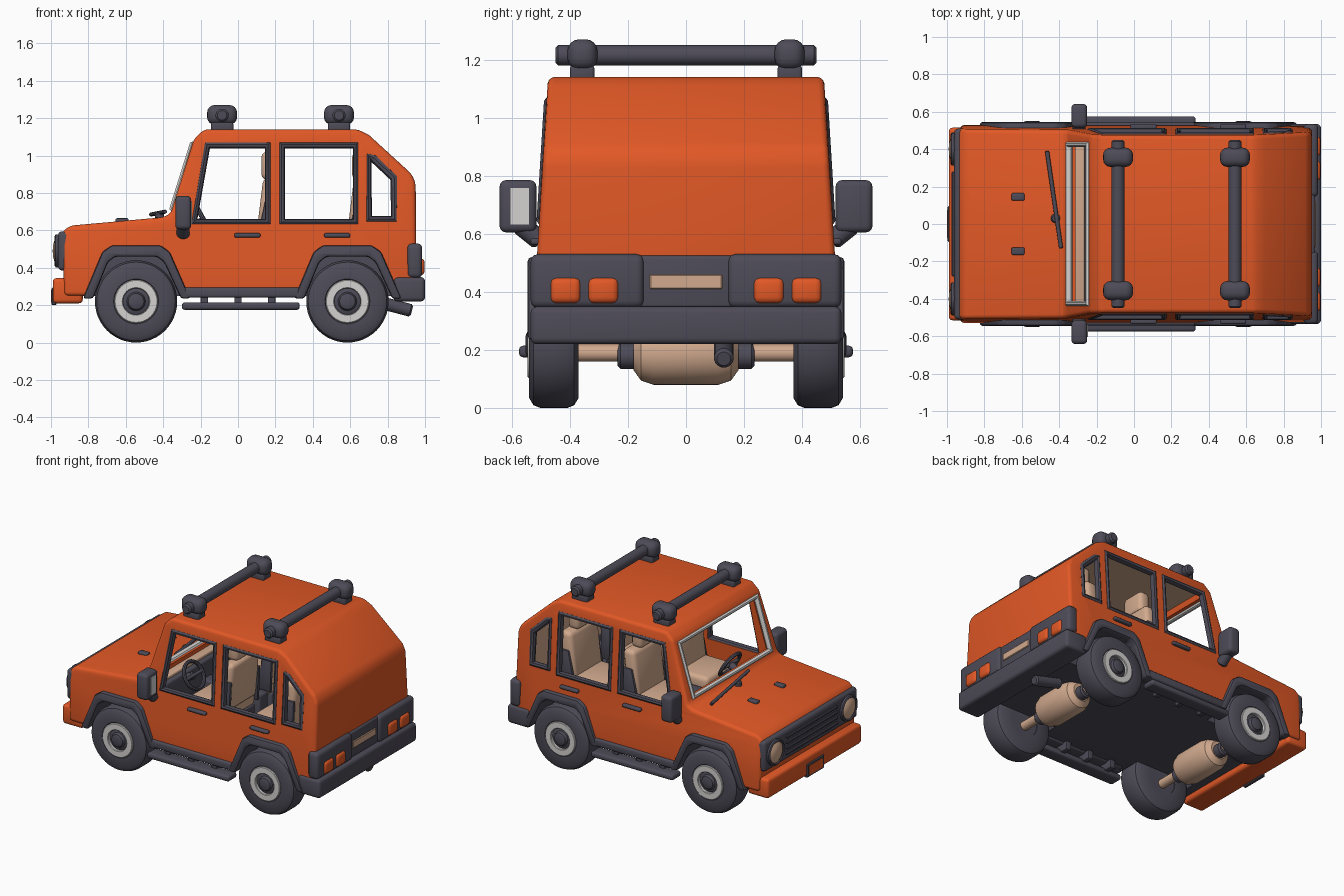
import bpy, bmesh, math
from mathutils import Vector

if "Cube" in bpy.data.objects:
    bpy.data.objects.remove(bpy.data.objects["Cube"])


def material(name, col):
    m = bpy.data.materials.new(name)
    m.diffuse_color = (*col, 1)
    m.use_nodes = True
    m.node_tree.nodes["Principled BSDF"].inputs["Base Color"].default_value = m.diffuse_color
    return m


ORANGE = material("orange paint", (0.76, 0.098, 0.019))
DARK = material("dark trim", (0.075, 0.07, 0.095))
BEIGE = material("beige", (0.64, 0.40, 0.27))
PALE = material("pale grey", (0.66, 0.65, 0.64))


def finish(name, bm, mat, bevel=0.0, seg=3):
    bmesh.ops.recalc_face_normals(bm, faces=bm.faces[:])
    if bevel:
        edges = [e for e in bm.edges if len(e.link_faces) == 2 and e.calc_face_angle() > 0.3]
        bmesh.ops.bevel(bm, geom=edges, offset=bevel, segments=seg, profile=0.5,
                        affect='EDGES', clamp_overlap=True)
    me = bpy.data.meshes.new(name)
    bm.to_mesh(me)
    bm.free()
    me.materials.append(mat)
    ob = bpy.data.objects.new(name, me)
    bpy.context.scene.collection.objects.link(ob)
    return ob


def prism(name, pts, y0, y1, mat, bevel=0.0, seg=3):
    """Extrude an xz outline between y0 and y1 (numbers or functions of z)."""
    bm = bmesh.new()
    rows = []
    for y in (y0, y1):
        rows.append([bm.verts.new((x, y(z) if callable(y) else y, z)) for x, z in pts])
    n = len(pts)
    bm.faces.new(rows[0])
    bm.faces.new(rows[1][::-1])
    for i in range(n):
        j = (i + 1) % n
        bm.faces.new((rows[0][i], rows[1][i], rows[1][j], rows[0][j]))
    return finish(name, bm, mat, bevel, seg)


def box(name, x0, x1, y0, y1, z0, z1, mat, bevel=0.0, seg=3):
    return prism(name, [(x0, z0), (x1, z0), (x1, z1), (x0, z1)],
                 min(y0, y1), max(y0, y1), mat, bevel, seg)


def lathe(name, profile, centre, axis, mat, n=40):
    """Turn (radius, offset) points about an axis direction."""
    bm = bmesh.new()
    q = Vector((0, 0, 1)).rotation_difference(Vector(axis).normalized())
    rows = []
    for r, t in profile:
        rows.append([bm.verts.new(q @ Vector((r * math.cos(a), r * math.sin(a), t)) + Vector(centre))
                     for a in (2 * math.pi * k / n for k in range(n))])
    for a, b in zip(rows, rows[1:]):
        for i in range(n):
            j = (i + 1) % n
            bm.faces.new((a[i], a[j], b[j], b[i]))
    bmesh.ops.remove_doubles(bm, verts=bm.verts[:], dist=1e-5)
    return finish(name, bm, mat)


def rod(name, a, b, r, mat, n=24):
    a, b = Vector(a), Vector(b)
    d = (b - a).length
    e = min(0.01, r * 0.3)
    return lathe(name, [(0, 0), (r - e, 0), (r, e), (r, d - e), (r - e, d), (0, d)], a, b - a, mat, n)


def tube(name, pts, r, mat):
    """Closed tube through points."""
    cu = bpy.data.curves.new(name, 'CURVE')
    cu.dimensions = '3D'
    cu.bevel_depth, cu.bevel_resolution = r, 2
    sp = cu.splines.new('POLY')
    sp.points.add(len(pts) - 1)
    for p, c in zip(sp.points, pts):
        p.co = (*c, 1)
    sp.use_cyclic_u = True
    cu.materials.append(mat)
    ob = bpy.data.objects.new(name, cu)
    bpy.context.scene.collection.objects.link(ob)
    bpy.ops.object.select_all(action='DESELECT')
    ob.select_set(True)
    bpy.context.view_layer.objects.active = ob
    bpy.ops.object.convert(target='MESH')


def hw(z):
    """Half width of the body at height z."""
    return 0.53 - 0.055 * (z - 0.25) / 0.89


WHEELS = {"front": -0.545, "rear": 0.585}
WINDOWS = {
    "front": [(-0.235, 0.645), (-0.165, 1.055), (0.16, 1.055), (0.16, 0.645)],
    "rear": [(0.235, 0.645), (0.235, 1.055), (0.63, 1.055), (0.63, 0.645)],
    "quarter": [(0.70, 0.66), (0.70, 0.995), (0.725, 0.985), (0.835, 0.88), (0.835, 0.66)],
}
ARCH_OUT = [(-0.285, 0.235), (-0.18, 0.485), (-0.13, 0.52), (0.13, 0.52), (0.18, 0.485), (0.29, 0.235)]
ARCH_IN = [(0.24, 0.235), (0.15, 0.43), (0.11, 0.46), (-0.11, 0.46), (-0.15, 0.43), (-0.23, 0.235)]

# Body shell, hollowed out, with wheel wells and window openings
body = prism("body", [(-0.93, 0.25), (-0.94, 0.59), (-0.90, 0.625), (-0.40, 0.67), (-0.36, 0.69),
                      (-0.235, 1.09), (-0.18, 1.14), (0.64, 1.14), (0.70, 1.11), (0.93, 0.90),
                      (0.95, 0.85), (0.955, 0.25)], lambda z: -hw(z), hw, ORANGE, 0.022)
body.data.materials.append(DARK)
body.data.materials.append(BEIGE)
cutters = [prism("cabin cutter", [(-0.28, 0.32), (0.28, 0.32), (0.28, 0.475), (0.91, 0.475), (0.91, 0.86),
                                  (0.64, 1.10), (-0.19, 1.10), (-0.32, 0.69), (-0.33, 0.475)],
                 lambda z: -hw(z) + 0.04, lambda z: hw(z) - 0.04, ORANGE),
           box("windscreen cutter", -0.5, -0.15, -0.43, 0.43, 0.715, 1.065, ORANGE)]
for nm, pts in WINDOWS.items():
    cutters.append(prism(nm + " window cutter", pts, -1, 1, ORANGE))
for c in WHEELS.values():
    well = [(c + 0.24, 0.1)] + [(c + x, z) for x, z in ARCH_IN] + [(c - 0.23, 0.1)]
    for s in (-1, 1):
        cutters.append(prism("well cutter", well, min(s * 0.34, s), max(s * 0.34, s), ORANGE))
for cut in cutters:
    cut.hide_render = True
    m = body.modifiers.new("cut", 'BOOLEAN')
    m.operation, m.solver, m.object = 'DIFFERENCE', 'EXACT', cut
bpy.context.view_layer.objects.active = body
for m in list(body.modifiers):
    bpy.ops.object.modifier_apply(modifier=m.name)
for cut in cutters:
    bpy.data.objects.remove(cut)
# underside, wells and cabin floor are dark; roof lining and inner tail wall are beige
for p in body.data.polygons:
    c, n = p.center, p.normal
    low = c.z < 0.48 and abs(c.y) < 0.485 and -0.9 < c.x < 0.92
    lining = c.z > 0.55 and abs(c.y) < 0.3 and ((n.z < -0.5 and c.z > 1.08 and c.x > -0.15)
                                                 or (n.x < -0.5 and c.x > 0.7))
    p.material_index = 1 if low or c.z < 0.255 else 2 if lining else 0

# Window frames
for s in (-1, 1):
    for nm, pts in WINDOWS.items():
        tube(nm + " window frame", [(x, s * (hw(z) - 0.014), z) for x, z in pts], 0.023, DARK)
tube("windscreen frame", [(-0.348, -0.425, 0.715), (-0.348, 0.425, 0.715),
                          (-0.24, 0.425, 1.06), (-0.24, -0.425, 1.06)], 0.02, PALE)

# Wheels, arches and axles
for nm, c in WHEELS.items():
    for s in (-1, 1):
        ctr = (c, s * 0.455, 0.22)
        ax = (0, s, 0)
        lathe(nm + " tyre", [(0.1, -0.085), (0.185, -0.085), (0.21, -0.07), (0.22, -0.045), (0.22, 0.045),
                             (0.21, 0.07), (0.185, 0.085), (0.12, 0.083), (0.1, 0.06), (0.1, -0.085)],
              ctr, ax, DARK, 48)
        lathe(nm + " rim", [(0.116, 0.05), (0.116, 0.086), (0.112, 0.09), (0.074, 0.09), (0.07, 0.086),
                            (0.07, 0.05)], ctr, ax, PALE)
        lathe(nm + " hub", [(0, -0.08), (0.11, -0.08), (0.11, 0.04), (0.072, 0.07), (0.05, 0.075),
                            (0.042, 0.092), (0.03, 0.097), (0, 0.097)], ctr, ax, DARK)
        prism(nm + " wheel arch", [(c + x, z) for x, z in ARCH_OUT + ARCH_IN],
              min(s * 0.47, s * 0.545), max(s * 0.47, s * 0.545), DARK, 0.014, 2)
        rod(nm + " axle collar", (c, s * 0.17, 0.18), (c, s * 0.235, 0.18), 0.045, DARK)
    rod(nm + " axle", (c, -0.4, 0.19), (c, 0.4, 0.19), 0.03, BEIGE)
    lathe(nm + " differential", [(0, -0.18), (0.06, -0.18), (0.095, -0.155), (0.11, -0.11), (0.11, 0.11),
                                 (0.095, 0.155), (0.06, 0.18), (0, 0.18)], (c, 0, 0.19), (0, 1, 0), BEIGE)

for s in (-1, 1):
    # Sills, running boards and brackets
    box("sill", -0.29, 0.33, s * 0.45, s * 0.543, 0.24, 0.295, DARK, 0.014)
    box("running board", -0.30, 0.33, s * 0.48, s * 0.575, 0.175, 0.215, DARK, 0.015)
    for x in (-0.18, 0.0, 0.18):
        box("board bracket", x - 0.02, x + 0.02, s * 0.42, s * 0.52, 0.195, 0.25, DARK, 0.005)
    # Door handles
    for x in (0.05, 0.53):
        box("door handle", x - 0.07, x + 0.07, s * 0.505, s * 0.535, 0.562, 0.585, DARK, 0.009)
    # Wing mirrors
    box("mirror", -0.335, -0.25, s * 0.515, s * 0.642, 0.605, 0.785, DARK, 0.022)
    rod("mirror arm", (-0.293, s * 0.50, 0.575), (-0.293, s * 0.575, 0.635), 0.035, DARK)
    # Hood vents
    box("hood vent", -0.655, -0.585, s * 0.165, s * 0.125, 0.63, 0.665, DARK, 0.008)
    # Headlights
    lathe("headlight ring", [(0.07, 0), (0.088, 0), (0.088, 0.02), (0.078, 0.026), (0.07, 0.02)],
          (-0.955, s * 0.40, 0.49), (-1, 0, 0), DARK)
    lathe("headlight", [(0.074, 0), (0.074, 0.015), (0.055, 0.027), (0.03, 0.034), (0, 0.036)],
          (-0.955, s * 0.40, 0.49), (-1, 0, 0), BEIGE)
    # Tail lamp clusters
    box("tail panel", 0.905, 0.985, s * 0.145, s * 0.535, 0.345, 0.53, DARK, 0.025)
    for y in (0.285, 0.415):
        box("tail lamp", 0.95, 0.998, s * (y - 0.053), s * (y + 0.053), 0.36, 0.45, ORANGE, 0.022)
box("mirror glass", -0.252, -0.245, -0.604, -0.541, 0.632, 0.758, PALE)

# Front end
box("grille panel", -0.962, -0.885, -0.51, 0.51, 0.385, 0.595, DARK, 0.022)
for i in range(4):
    z = 0.425 + i * 0.038
    box("grille slat", -0.975, -0.95, -0.28, 0.28, z, z + 0.018, DARK, 0.005, 1)
box("front bumper", -0.99, -0.83, -0.515, 0.515, 0.21, 0.345, ORANGE, 0.02)
box("front plate frame", -0.997, -0.97, -0.095, 0.095, 0.2, 0.295, DARK, 0.006, 1)
box("front plate", -1.0, -0.98, -0.075, 0.075, 0.215, 0.28, ORANGE)

# Rear end
box("rear bumper", 0.83, 1.0, -0.535, 0.535, 0.22, 0.35, DARK, 0.022)
box("rear centre panel", 0.91, 0.966, -0.17, 0.17, 0.345, 0.525, DARK, 0.012)
box("rear plate", 0.95, 0.972, -0.125, 0.125, 0.41, 0.46, BEIGE, 0.004, 1)
rod("exhaust", (0.72, 0.13, 0.225), (0.93, 0.13, 0.17), 0.034, DARK)

# Roof bars
for x in (-0.085, 0.54):
    rod("roof bar", (x, -0.45, 1.215), (x, 0.45, 1.215), 0.035, DARK)
    for s in (-1, 1):
        box("roof bar clamp", x - 0.08, x + 0.08, s * 0.305, s * 0.408, 1.165, 1.27, DARK, 0.04, 4)
        box("roof bar foot", x - 0.06, x + 0.06, s * 0.315, s * 0.40, 1.125, 1.18, DARK, 0.012)

# Windscreen wiper
rod("wiper", (-0.465, 0.39, 0.685), (-0.39, -0.13, 0.70), 0.011, DARK, 12)
rod("wiper pivot", (-0.42, 0.03, 0.66), (-0.42, 0.03, 0.695), 0.025, DARK)

# Seats: x is the front of the backrest
for nm, x, floor in (("front", 0.115, 0.32), ("rear", 0.6, 0.47)):
    for s in (-1, 1):
        y0, y1 = sorted((s * 0.07, s * 0.38))
        box(nm + " seat base", x - 0.2, x + 0.08, y0 + 0.02, y1 - 0.02, floor, 0.5, DARK, 0.01)
        box(nm + " seat cushion", x - 0.23, x + 0.07, y0, y1, 0.485, 0.59, BEIGE, 0.03)
        prism(nm + " seat back", [(x - 0.02, 0.55), (x + 0.08, 0.55), (x + 0.11, 0.88), (x + 0.02, 0.88)],
              y0, y1, BEIGE, 0.03)
        for y in (y0, y1):
            prism(nm + " seat side", [(x - 0.02, 0.52), (x + 0.09, 0.52), (x + 0.1, 0.76), (x + 0.03, 0.76)],
                  y - 0.012, y + 0.012, DARK, 0.008, 2)
        box(nm + " headrest", x + 0.01, x + 0.095, y0 + 0.07, y1 - 0.07, 0.87, 1.02, BEIGE, 0.03)

# Dashboard, console and steering wheel
box("dashboard", -0.335, -0.235, -0.455, 0.455, 0.48, 0.66, DARK, 0.015)
box("dashboard top", -0.335, -0.265, -0.42, 0.42, 0.655, 0.68, BEIGE, 0.008)
box("centre console", -0.26, 0.2, -0.05, 0.05, 0.31, 0.54, DARK, 0.015)
axis = Vector((1, 0, 0.55)).normalized()
hub = Vector((-0.18, -0.225, 0.65))
ring = [(0.09 + 0.013 * math.cos(a), 0.013 * math.sin(a)) for a in (k * math.pi / 4 for k in range(9))]
lathe("steering wheel", ring, hub, axis, DARK)
rod("steering column", hub - axis * 0.1, hub, 0.025, DARK)
rod("steering spoke", hub + Vector((0, -0.09, 0)), hub + Vector((0, 0.09, 0)), 0.012, DARK, 12)

# Smooth shading with sharp edges kept
bpy.ops.object.select_all(action='SELECT')
bpy.context.view_layer.objects.active = body
bpy.ops.object.shade_smooth_by_angle(angle=math.radians(35))
